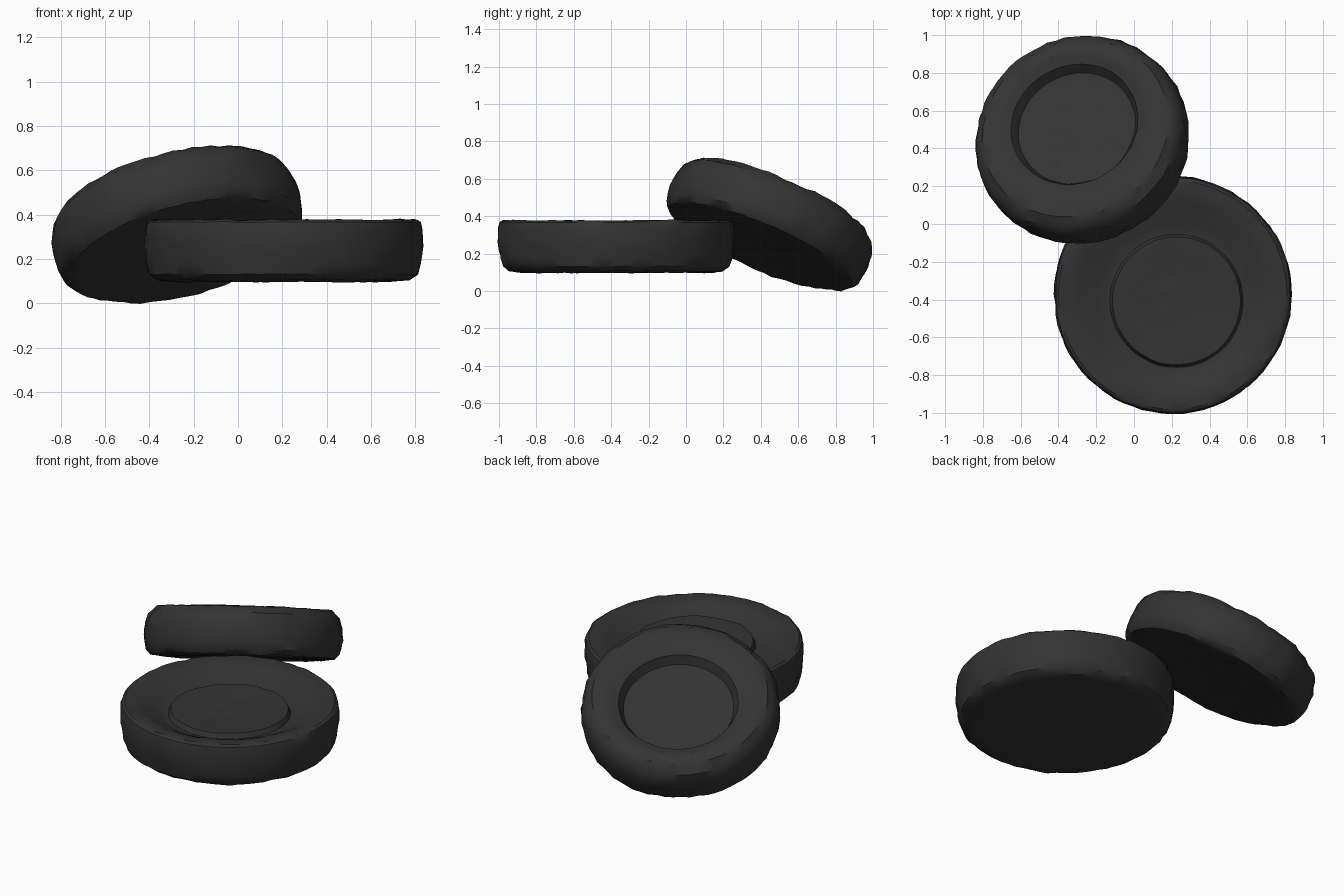
import bpy, bmesh, math
from mathutils import Vector, Matrix, noise

if "Cube" in bpy.data.objects:
    bpy.data.objects.remove(bpy.data.objects["Cube"])

rubber = bpy.data.materials.new("charcoal rubber")
rubber.diffuse_color = (0.034, 0.034, 0.034, 1)
rubber.use_nodes = True
rubber.node_tree.nodes["Principled BSDF"].inputs["Base Color"].default_value = rubber.diffuse_color


def worn_tyre(name, profile, centre, rotation, seed, rough, hub_shift, seg=72):
    """Spin a (radius, height) profile about z, wear the surface, then place it."""
    bm = bmesh.new()
    # subdivide the profile so that the wear has detail
    pts = []
    for (r0, z0), (r1, z1) in zip(profile, profile[1:]):
        n = max(1, round(math.hypot(r1 - r0, z1 - z0) / 0.04))
        pts += [(r0 + (r1 - r0) * i / n, z0 + (z1 - z0) * i / n) for i in range(n)]
    pts.append(profile[-1])
    rings = []
    for r, z in pts[1:-1]:
        rings.append([bm.verts.new((r * math.cos(2 * math.pi * k / seg),
                                    r * math.sin(2 * math.pi * k / seg), z))
                      for k in range(seg)])
    for a, b in zip(rings, rings[1:]):
        for k in range(seg):
            j = (k + 1) % seg
            bm.faces.new((a[k], a[j], b[j], b[k]))
    for ring, z in ((rings[0], pts[0][1]), (rings[-1], pts[-1][1])):
        hub = bm.verts.new((0, 0, z))
        for k in range(seg):
            bm.faces.new((hub, ring[k], ring[(k + 1) % seg]))
    bmesh.ops.recalc_face_normals(bm, faces=bm.faces)
    bm.normal_update()
    # uneven wear, strongest on the tread, with an off-centre hub on top
    off = Vector((seed * 7.3, seed * 3.1, seed))
    for v in bm.verts:
        r = math.hypot(v.co.x, v.co.y)
        amp = rough * (1.0 if r > 0.5 else 0.5)
        d = 0.5 * noise.noise(v.co * 5 + off) + 0.8 * noise.noise(v.co * 17 + off)
        v.co += v.normal * d * amp
        if v.co.z > 0:
            f = min(1, max(0, (0.5 - r) / 0.13))
            v.co += Vector((hub_shift[0] * f, hub_shift[1] * f, 0))
    me = bpy.data.meshes.new(name)
    bm.to_mesh(me)
    bm.free()
    me.materials.append(rubber)
    ob = bpy.data.objects.new(name, me)
    bpy.context.collection.objects.link(ob)
    ob.matrix_world = Matrix.Translation(centre) @ rotation
    bpy.ops.object.select_all(action='DESELECT')
    ob.select_set(True)
    bpy.context.view_layer.objects.active = ob
    bpy.ops.object.shade_smooth_by_angle(angle=math.radians(35))
    return ob


# tyre lying flat: dished sidewall, groove, and a raised plug in the centre
flat_profile = [(0, -0.13), (0.36, -0.134), (0.48, -0.14), (0.57, -0.13), (0.605, -0.105),
                (0.618, -0.06), (0.628, 0.02), (0.628, 0.10), (0.620, 0.13), (0.605, 0.14),
                (0.53, 0.136), (0.45, 0.105), (0.37, 0.075), (0.352, 0.075), (0.338, 0.105),
                (0.30, 0.105), (0.15, 0.095), (0, 0.095)]
worn_tyre("flat_tyre", flat_profile, Vector((0.205, -0.375, 0.237)),
          Matrix.Identity(4), 1, 0.010, (0.02, -0.032))

# tyre leaning on the flat one, raised toward the front right
lean_profile = [(0, -0.145), (0.32, -0.152), (0.46, -0.158), (0.53, -0.15), (0.558, -0.12),
                (0.572, -0.04), (0.568, 0.03), (0.55, 0.085), (0.505, 0.127), (0.42, 0.134),
                (0.345, 0.11), (0.318, 0.055), (0.28, 0.05), (0, 0.06)]
axis = Vector((-0.854, -0.52, 0))
worn_tyre("leaning_tyre", lean_profile, Vector((-0.28, 0.455, 0.372)),
          Matrix.Rotation(math.radians(26.8), 4, axis), 4, 0.012, (-0.012, 0.034))
